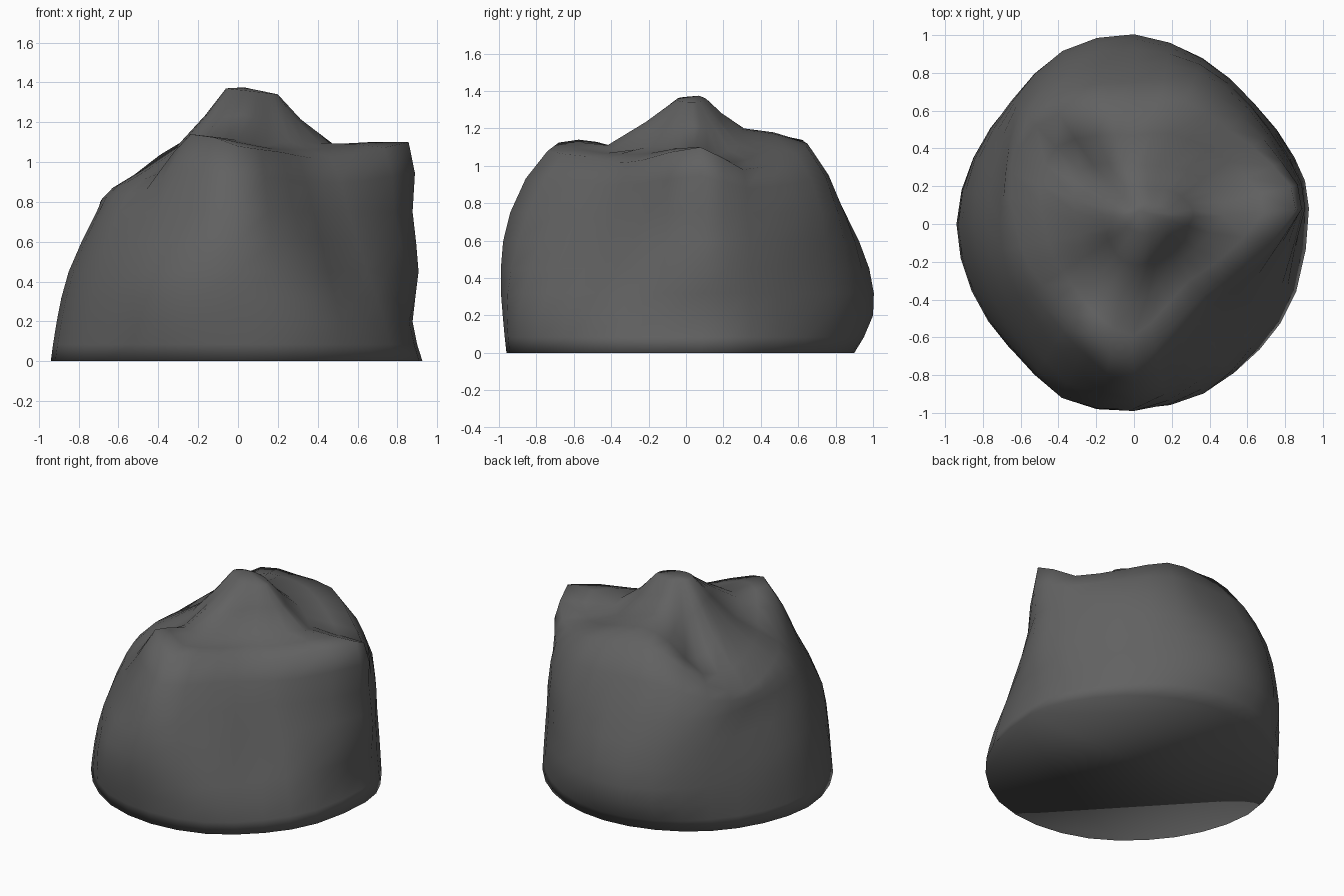
import bpy, bmesh
from math import cos, sin, pi
from mathutils import Vector

if "Cube" in bpy.data.objects:
    bpy.data.objects.remove(bpy.data.objects["Cube"])

# Rock profile in 16 directions (counter-clockwise from +x):
# radius at z=0, .2, .45, .75, then shoulder (r, z) and inner slope (r, z)
LEVELS = (0.0, 0.2, 0.45, 0.75)
PROFILES = [
    (.93, .88, .91, .88, .86, 1.10, .48, 1.09),
    (.92, .90, .89, .86, .80, .98, .46, 1.06),
    (.90, .90, .88, .86, .71, 1.03, .40, 1.11),
    (.90, .95, .93, .88, .70, 1.10, .33, 1.17),
    (.90, 1.0, .98, .85, .63, 1.13, .31, 1.20),
    (.90, .99, .97, .88, .66, 1.12, .35, 1.13),
    (.91, .92, .90, .85, .73, .94, .40, .97),
    (.92, .91, .86, .74, .70, .84, .35, 1.05),
    (.94, .91, .85, .71, .63, .87, .30, 1.08),
    (.93, .90, .84, .72, .60, .90, .30, 1.08),
    (.93, .92, .87, .73, .57, .94, .33, 1.06),
    (.95, .99, .98, .83, .62, 1.14, .40, 1.10),
    (.96, .98, .99, .94, .74, 1.08, .42, 1.11),
    (.96, .97, .90, .75, .57, 1.05, .35, 1.08),
    (.94, .90, .77, .65, .53, 1.02, .30, 1.10),
    (.93, .88, .81, .71, .62, 1.03, .35, 1.10),
]
TWIST = {0: 0.09}  # the right-hand horn sits slightly behind the x axis


def midpoint(a, b, c, d):
    return (b + c) * 0.5625 - (a + d) * 0.0625


def refine(seq, closed):
    n, out = len(seq), []
    for i in range(n if closed else n - 1):
        pick = [(i + k) % n if closed else min(max(i + k, 0), n - 1) for k in (-1, 0, 1, 2)]
        out += [seq[i], midpoint(*[seq[k] for k in pick])]
    return out if closed else out + [seq[-1]]


# Directional profiles turned into points, ending in a small off-centre summit ring
columns = []
for i, p in enumerate(PROFILES):
    t = i * pi / 8 + TWIST.get(i, 0)
    c, s = cos(t), sin(t)
    rz = list(zip(p[:4], LEVELS)) + [p[4:6], p[6:8]]
    col = [Vector((r * c, r * s, z)) for r, z in rz]
    col.append(Vector((0.07 + 0.13 * c, 0.03 + 0.08 * s, 1.355 - 0.015 * c)))
    columns.append(col)

rings = [refine(list(row), True) for row in zip(*columns)]
columns = [refine(list(col), False) for col in zip(*rings)]

# Skin the columns, then close the flat base and the summit
bm = bmesh.new()
grid = [[bm.verts.new(v) for v in col] for col in columns]
n = len(grid)
peak = bm.verts.new((0.03, 0.07, 1.375))
for i in range(n):
    a, b = grid[i], grid[(i + 1) % n]
    for k in range(len(a) - 1):
        bm.faces.new((a[k], b[k], b[k + 1], a[k + 1]))
    bm.faces.new((a[-1], b[-1], peak))
bm.faces.new([col[0] for col in reversed(grid)])
bmesh.ops.recalc_face_normals(bm, faces=bm.faces)

mesh = bpy.data.meshes.new("boulder")
bm.to_mesh(mesh)
bm.free()
rock = bpy.data.objects.new("boulder", mesh)
bpy.context.collection.objects.link(rock)

# Dark stone colour, smooth shading all round
stone = bpy.data.materials.new("dark_stone")
stone.diffuse_color = (0.12, 0.12, 0.12, 1)
stone.use_nodes = True
stone.node_tree.nodes["Principled BSDF"].inputs["Base Color"].default_value = stone.diffuse_color
mesh.materials.append(stone)
bpy.context.view_layer.objects.active = rock
rock.select_set(True)
bpy.ops.object.shade_smooth()
